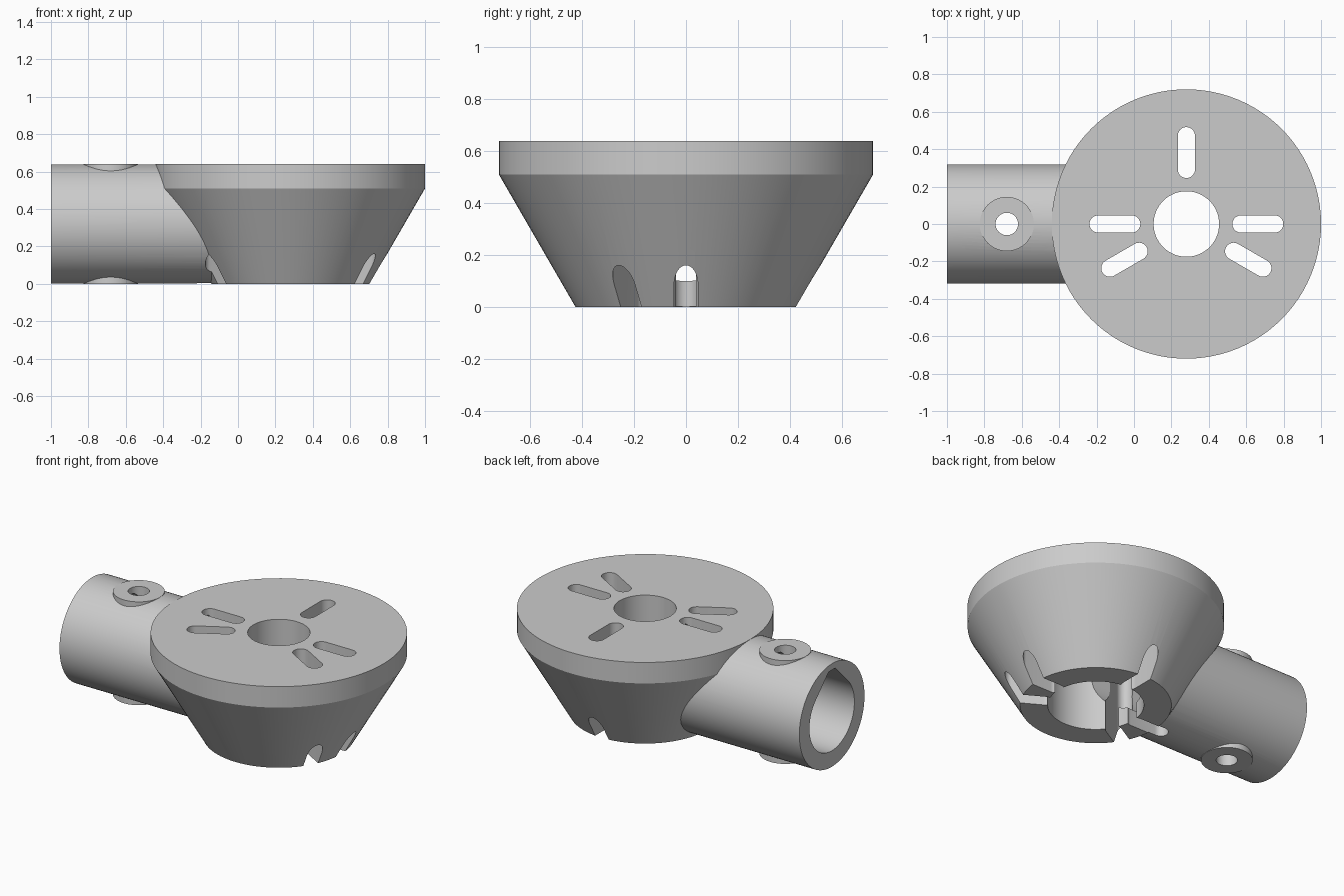
import bpy
import bmesh
from math import cos, sin, pi, radians
from mathutils import Vector, Matrix

cube = bpy.data.objects.get("Cube")
if cube:
    bpy.data.objects.remove(cube, do_unlink=True)

CX = 0.28        # axis of the conical body
AXIS_Z = 0.32    # height of the tube axis
BOSS_X = -0.68   # screw boss position along the tube


def arc(r, a0, a1, n, cx=0.0, cy=0.0):
    """Points on an arc, both ends included (degrees)."""
    return [(cx + r * cos(radians(a0 + (a1 - a0) * i / n)),
             cy + r * sin(radians(a0 + (a1 - a0) * i / n))) for i in range(n + 1)]


def circle(r, n=96):
    return arc(r, 0, 360, n)[:-1]


def loft(name, sections, matrix=None):
    """Closed solid through sections of (height, outline)."""
    bm = bmesh.new()
    rings = [[bm.verts.new((u, v, h)) for u, v in outline] for h, outline in sections]
    n = len(rings[0])
    bm.faces.new(rings[0])
    bm.faces.new(rings[-1])
    for a, b in zip(rings, rings[1:]):
        for i in range(n):
            j = (i + 1) % n
            bm.faces.new((a[i], a[j], b[j], b[i]))
    if matrix:
        bm.transform(matrix)
    bmesh.ops.recalc_face_normals(bm, faces=bm.faces)
    mesh = bpy.data.meshes.new(name)
    bm.to_mesh(mesh)
    bm.free()
    ob = bpy.data.objects.new(name, mesh)
    bpy.context.collection.objects.link(ob)
    return ob


def combine(target, tool, operation):
    """Apply one boolean step and drop the tool."""
    tool.hide_render = True
    mod = target.modifiers.new("cut", 'BOOLEAN')
    mod.operation = operation
    mod.solver = 'EXACT'
    mod.object = tool
    bpy.context.view_layer.objects.active = target
    bpy.ops.object.modifier_apply(modifier=mod.name)
    bpy.data.objects.remove(tool, do_unlink=True)


def upright(x):
    return Matrix.Translation((x, 0, 0))


# Outline plane (u, v) -> (y, z), extrusion along x at the tube axis
along_x = Matrix(((0, 0, 1, 0), (1, 0, 0, 0), (0, 1, 0, AXIS_Z), (0, 0, 0, 1)))

# Conical body with a straight upper rim
body = loft("mount_body", [(0, circle(0.425)), (0.51, circle(0.72)), (0.64, circle(0.72))],
            upright(CX))

# Side tube and its two flat screw bosses
combine(body, loft("tube", [(-1.0, circle(0.319)), (0.1, circle(0.319))], along_x), 'UNION')
combine(body, loft("bosses", [(0, circle(0.145, 64)), (0.64, circle(0.145, 64))],
                   upright(BOSS_X)), 'UNION')

# Teardrop bore of the tube, and its lower part opening into the pocket
bore = arc(0.22, 135, 405, 72) + [(0.031, 0.28), (-0.031, 0.28)]
combine(body, loft("bore", [(-1.1, bore), (0.05, bore)], along_x), 'DIFFERENCE')
low_bore = arc(0.22, 153, 387, 64)
combine(body, loft("bore_end", [(0.0, low_bore), (CX, low_bore)], along_x), 'DIFFERENCE')

# Pocket from below, centre hole and boss screw holes
for name, r, top, x in (("pocket", 0.27, 0.42, CX),
                        ("centre_hole", 0.175, 0.8, CX),
                        ("screw_hole", 0.06, 0.8, BOSS_X)):
    combine(body, loft(name, [(-0.1, circle(r)), (top, circle(r))], upright(x)), 'DIFFERENCE')

# Radial slots
slot = arc(0.046, -90, 90, 16, 0.472) + arc(0.046, 90, 270, 16, 0.292)
for angle in (0, 90, 180, 210, -30):
    m = upright(CX) @ Matrix.Rotation(radians(angle), 4, 'Z')
    combine(body, loft("slot", [(-0.1, slot), (0.8, slot)], m), 'DIFFERENCE')

# Grey plastic
mat = bpy.data.materials.new("grey_plastic")
mat.use_nodes = True
grey = (0.6, 0.6, 0.6, 1)
mat.diffuse_color = grey
mat.node_tree.nodes["Principled BSDF"].inputs["Base Color"].default_value = grey
body.data.materials.clear()
body.data.materials.append(mat)
for poly in body.data.polygons:
    poly.material_index = 0

# Smooth round walls, crisp borders around flat faces
bpy.ops.object.select_all(action='DESELECT')
body.select_set(True)
bpy.context.view_layer.objects.active = body
bpy.ops.object.shade_smooth_by_angle(angle=radians(20))
bm = bmesh.new()
bm.from_mesh(body.data)
for face in bm.faces:
    if abs(face.normal.z) > 0.9999:
        for edge in face.edges:
            edge.smooth = False
bm.to_mesh(body.data)
bm.free()
